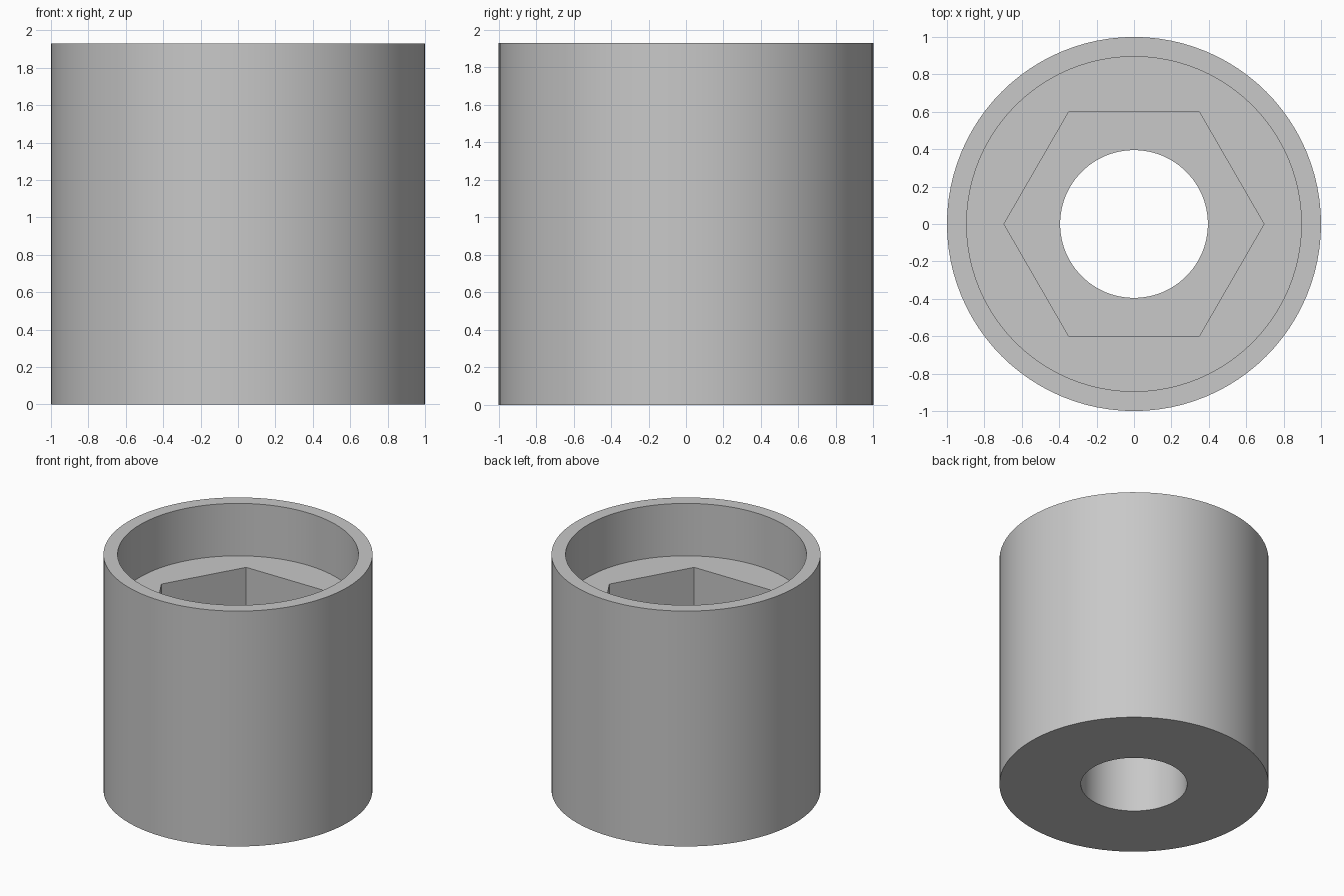
import bpy
import bmesh
from math import cos, sin, pi, radians

cube = bpy.data.objects.get("Cube")
if cube:
    bpy.data.objects.remove(cube, do_unlink=True)

SEGMENTS = 96  # multiple of six, so the hexagon corners land on vertices


def round_radius(r):
    return lambda a: r


def hex_radius(r):
    # distance to a hexagon side at angle a, with corners on the x axis
    return lambda a: r * cos(pi / 6) / cos(a % (pi / 3) - pi / 6)


outer = round_radius(1.0)
recess = round_radius(0.895)
socket = hex_radius(0.695)
bore = round_radius(0.395)

# Closed cross-section: outer wall, rim, round recess, hex socket, through bore
TOP, RECESS_FLOOR, SOCKET_FLOOR = 1.93, 1.5, 0.88
section = [
    (outer, 0), (outer, TOP),
    (recess, TOP), (recess, RECESS_FLOOR),
    (socket, RECESS_FLOOR), (socket, SOCKET_FLOOR),
    (bore, SOCKET_FLOOR), (bore, 0),
]

bm = bmesh.new()
rings = []
for radius, z in section:
    ring = []
    for i in range(SEGMENTS):
        a = 2 * pi * i / SEGMENTS
        ring.append(bm.verts.new((radius(a) * cos(a), radius(a) * sin(a), z)))
    rings.append(ring)

for k, low in enumerate(rings):
    high = rings[(k + 1) % len(rings)]
    for i in range(SEGMENTS):
        j = (i + 1) % SEGMENTS
        bm.faces.new((low[i], low[j], high[j], high[i]))
bmesh.ops.recalc_face_normals(bm, faces=bm.faces)

mesh = bpy.data.meshes.new("socket_sleeve")
bm.to_mesh(mesh)
bm.free()
sleeve = bpy.data.objects.new("socket_sleeve", mesh)
bpy.context.collection.objects.link(sleeve)

# Plain grey material
grey = bpy.data.materials.new("light_grey")
grey.use_nodes = True
colour = (0.58, 0.58, 0.58, 1)
grey.diffuse_color = colour
grey.node_tree.nodes["Principled BSDF"].inputs["Base Color"].default_value = colour
mesh.materials.append(grey)

# Smooth round walls, crisp rims and hexagon corners
bpy.ops.object.select_all(action='DESELECT')
sleeve.select_set(True)
bpy.context.view_layer.objects.active = sleeve
bpy.ops.object.shade_smooth_by_angle(angle=radians(30))
